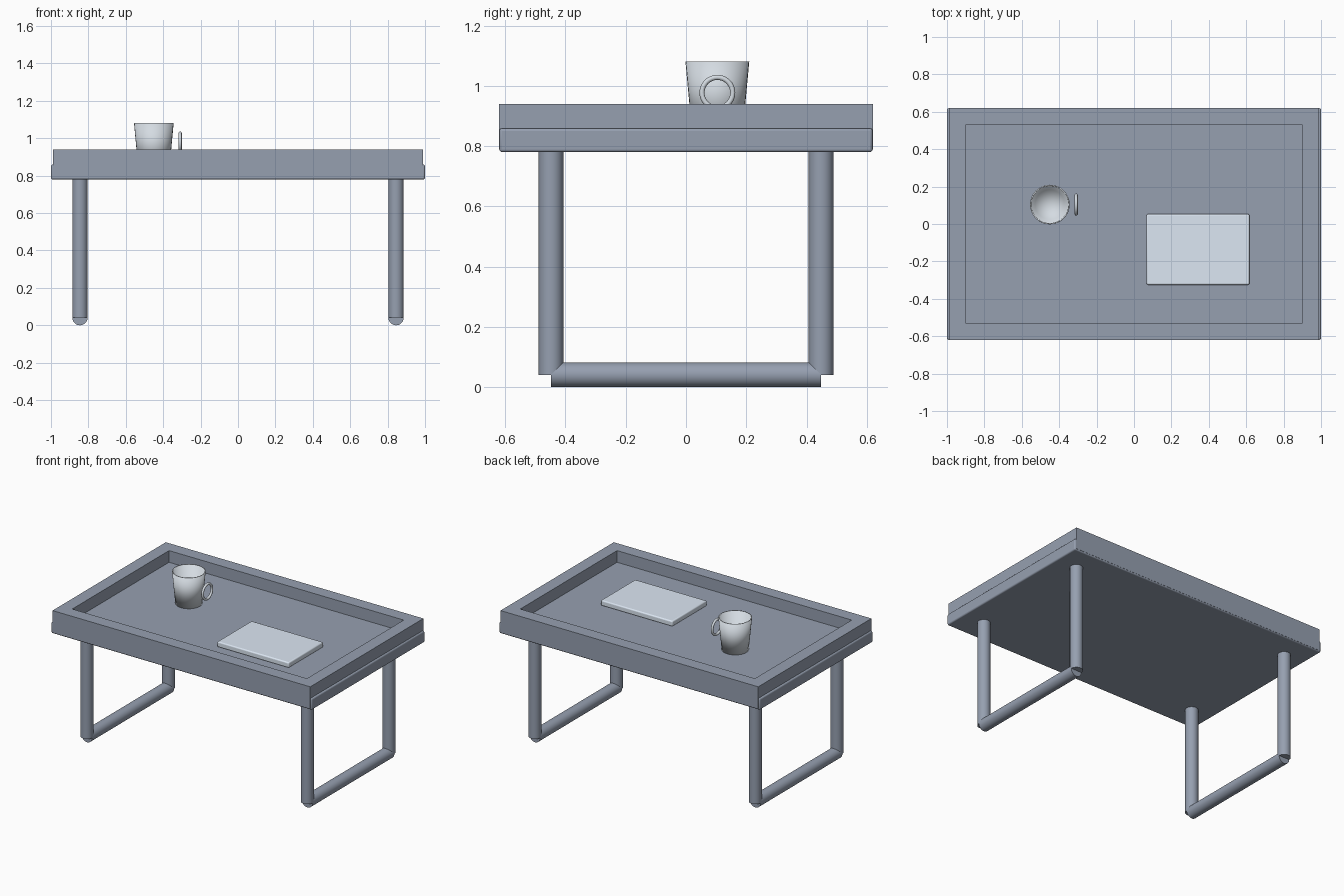
import bpy, bmesh, math

if "Cube" in bpy.data.objects:
    bpy.data.objects.remove(bpy.data.objects["Cube"])

def material(name, rgb):
    m = bpy.data.materials.new(name)
    m.diffuse_color = (*rgb, 1)
    m.use_nodes = True
    m.node_tree.nodes["Principled BSDF"].inputs["Base Color"].default_value = m.diffuse_color
    return m

SLATE = material("slate_blue", (0.305, 0.35, 0.435))
PALE = material("pale_cover", (0.72, 0.80, 0.90))
CERAMIC = material("ceramic", (0.66, 0.71, 0.76))

def finish(name, mat, smooth_angle=0, bevel=0):
    ob = bpy.context.object
    ob.name = name
    ob.data.materials.append(mat)
    if bevel:
        m = ob.modifiers.new("bevel", 'BEVEL')
        m.width, m.segments = bevel, 3
    if smooth_angle:
        bpy.ops.object.shade_smooth_by_angle(angle=math.radians(smooth_angle))
    return ob

def box(name, mat, lo, hi, bevel):
    bpy.ops.mesh.primitive_cube_add(size=1, location=[(a + b) / 2 for a, b in zip(lo, hi)])
    bpy.context.object.scale = [b - a for a, b in zip(lo, hi)]
    bpy.ops.object.transform_apply(location=False, rotation=False, scale=True)
    return finish(name, mat, 35, bevel)

def tube(name, loc, length, rot=(0, 0, 0)):
    bpy.ops.mesh.primitive_cylinder_add(vertices=32, radius=0.041, depth=length,
                                        location=loc, rotation=rot)
    return finish(name, SLATE, 35)

def mesh_object(name, bm):
    bmesh.ops.recalc_face_normals(bm, faces=bm.faces)
    me = bpy.data.meshes.new(name)
    bm.to_mesh(me)
    bm.free()
    ob = bpy.data.objects.new(name, me)
    bpy.context.collection.objects.link(ob)
    bpy.ops.object.select_all(action='DESELECT')
    bpy.context.view_layer.objects.active = ob
    ob.select_set(True)
    return ob

# Tray base
box("tray_base", SLATE, (-1, -0.619, 0.78), (1, 0.619, 0.859), 0.009)

# Raised rim: one mitred frame swept around the base
bm = bmesh.new()
section = [(0.988, 0.62, 0.788), (0.988, 0.62, 0.94), (0.9, 0.53, 0.94), (0.9, 0.53, 0.788)]
rings = [[bm.verts.new((sx * x, sy * y, z)) for x, y, z in section]
         for sx, sy in ((-1, -1), (1, -1), (1, 1), (-1, 1))]
for i in range(4):
    a, b = rings[i], rings[(i + 1) % 4]
    for j in range(4):
        k = (j + 1) % 4
        bm.faces.new((a[j], b[j], b[k], a[k]))
mesh_object("tray_rim", bm)
finish("tray_rim", SLATE)

# Folding leg frames: two uprights and a floor bar per side
for side, x in (("left", -0.845), ("right", 0.845)):
    for end, y in (("front", -0.448), ("back", 0.448)):
        tube(f"{side}_{end}_leg", (x, y, 0.412), 0.742)
    tube(f"{side}_floor_bar", (x, 0, 0.041), 0.896, (math.pi / 2, 0, 0))

# Book lying on the tray
box("book", PALE, (0.067, -0.325, 0.857), (0.617, 0.053, 0.895), 0.008)

# Mug: thin-walled tapered cup from a lathed profile, softly shaded throughout
bm = bmesh.new()
profile = [(0, 0.857), (0.085, 0.857), (0.106, 1.081), (0.099, 1.081), (0.079, 0.866), (0, 0.866)]
pts = [bm.verts.new((r, 0, z)) for r, z in profile]
edges = [bm.edges.new(p) for p in zip(pts, pts[1:])]
bmesh.ops.spin(bm, geom=pts + edges, cent=(0, 0, 0), axis=(0, 0, 1),
               angle=math.tau, steps=32, use_duplicate=False)
bmesh.ops.remove_doubles(bm, verts=bm.verts, dist=0.0005)
mug = mesh_object("mug", bm)
mug.location = (-0.45, 0.104, 0)
finish("mug", CERAMIC, 180)

# Ring handle standing beside the mug
bpy.ops.mesh.primitive_torus_add(location=(-0.309, 0.104, 0.977), rotation=(0, math.pi / 2, 0),
                                 major_radius=0.051, minor_radius=0.0085,
                                 major_segments=32, minor_segments=12)
finish("mug_handle", CERAMIC, 35)
